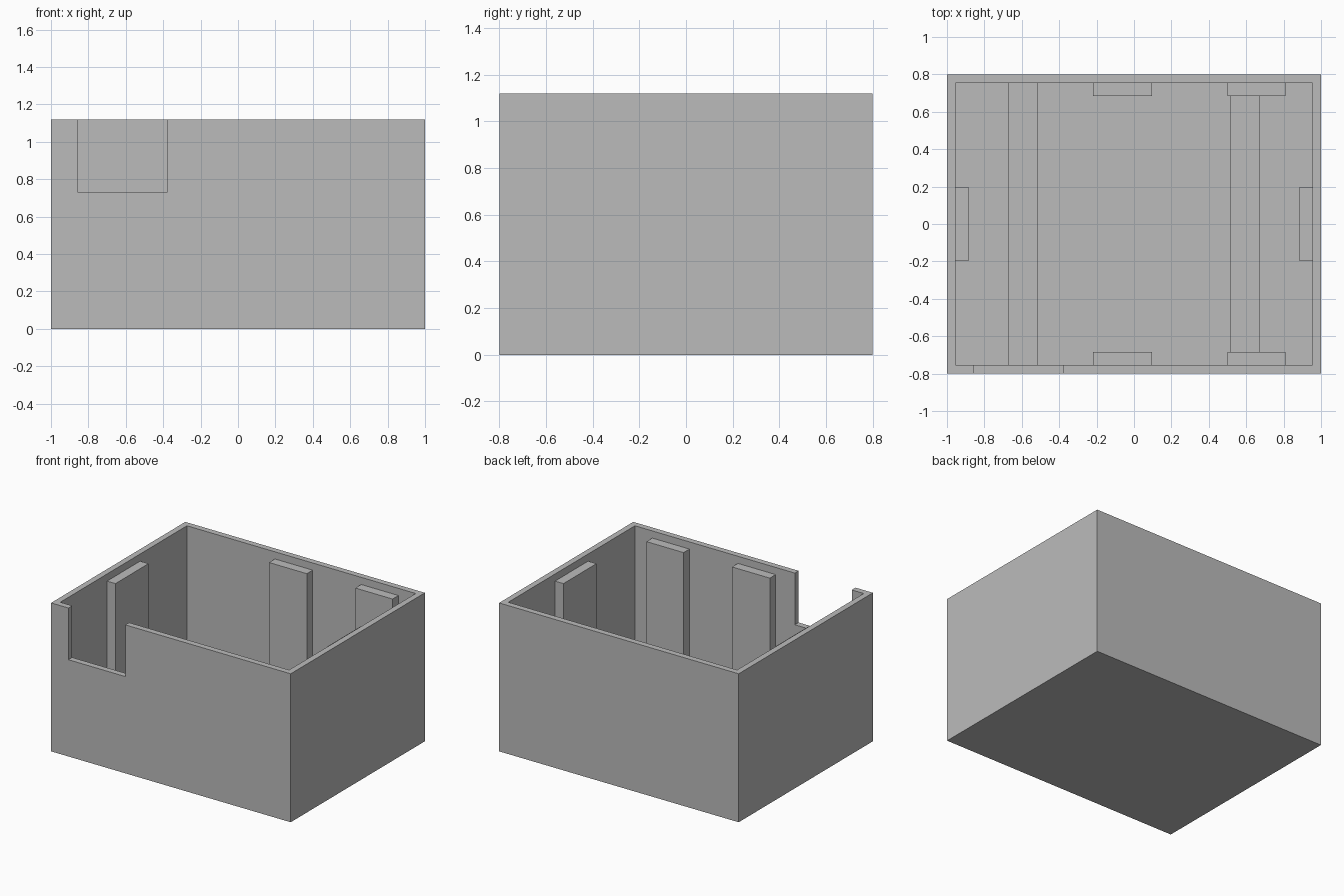
import bpy
import bmesh

cube = bpy.data.objects.get("Cube")
if cube:
    bpy.data.objects.remove(cube, do_unlink=True)

grey = bpy.data.materials.new("plain_grey")
grey.use_nodes = True
colour = (0.5, 0.5, 0.5, 1)
grey.diffuse_color = colour
grey.node_tree.nodes["Principled BSDF"].inputs["Base Color"].default_value = colour

HALF_X, HALF_Y, HEIGHT = 1.0, 0.8, 1.12
WALL = 0.045
IN_X, IN_Y = HALF_X - WALL, HALF_Y - WALL
POST_TOP, POST_DEPTH = 1.066, 0.07


def box(name, x, y, z):
    """Add a block spanning the given (low, high) ranges."""
    bm = bmesh.new()
    bmesh.ops.create_cube(bm, size=1)
    for v in bm.verts:
        v.co = [r[0] if c < 0 else r[1] for c, r in zip(v.co, (x, y, z))]
    mesh = bpy.data.meshes.new(name)
    bm.to_mesh(mesh)
    bm.free()
    mesh.materials.append(grey)
    obj = bpy.data.objects.new(name, mesh)
    bpy.context.collection.objects.link(obj)
    return obj


def cut(target, cutter):
    """Subtract a hidden helper block from the target."""
    cutter.hide_render = True
    cutter.hide_viewport = True
    cutter.display_type = 'WIRE'
    mod = target.modifiers.new(cutter.name, 'BOOLEAN')
    mod.operation = 'DIFFERENCE'
    mod.solver = 'EXACT'
    mod.object = cutter


# Open-topped case with a notch in the front wall
case = box("case", (-HALF_X, HALF_X), (-HALF_Y, HALF_Y), (0, HEIGHT))
cut(case, box("cavity_cutter", (-IN_X, IN_X), (-IN_Y, IN_Y), (WALL, HEIGHT + 0.2)))
cut(case, box("notch_cutter", (-0.855, -0.38), (-0.9, -0.7), (0.73, HEIGHT + 0.1)))

# Lid-support posts on the front and back walls
for side, y in (("front", (-IN_Y, POST_DEPTH - IN_Y)), ("back", (IN_Y - POST_DEPTH, IN_Y))):
    box(side + "_middle_post", (-0.22, 0.095), y, (WALL, POST_TOP))
    box(side + "_left_post", (0.5, 0.81), y, (WALL, POST_TOP))

# Lid-support posts on the side walls
for side, x in (("right", (-IN_X, POST_DEPTH - IN_X)), ("left", (IN_X - POST_DEPTH, IN_X))):
    box(side + "_side_post", x, (-0.197, 0.197), (WALL, POST_TOP))

# Floor ribs running front to back
for side, x in (("right", (-0.67, -0.517)), ("left", (0.517, 0.67))):
    box(side + "_floor_rib", x, (-IN_Y, IN_Y), (WALL, WALL + 0.08))
